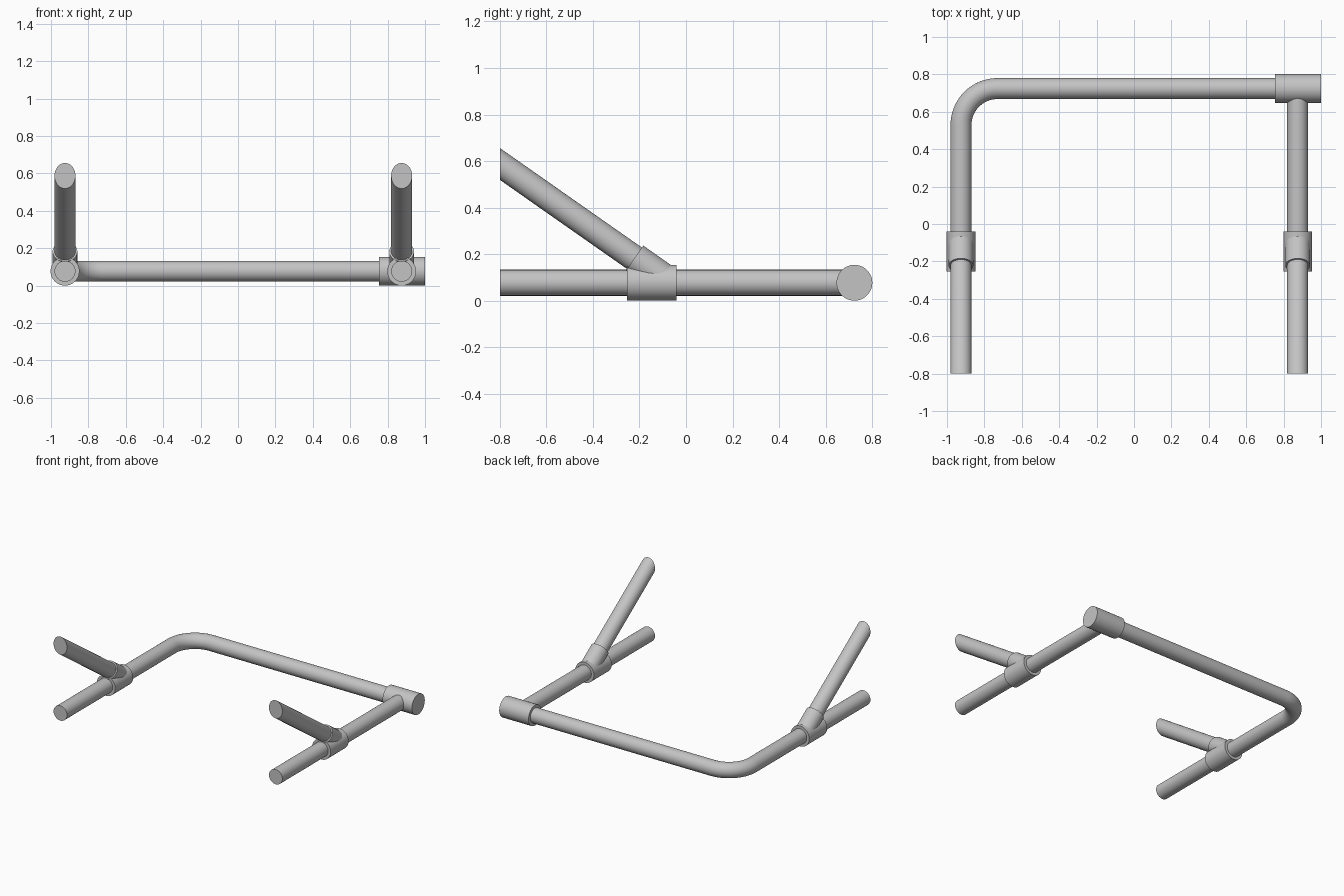
import bpy, bmesh
from math import sin, cos, pi, radians
from mathutils import Vector

cube = bpy.data.objects.get("Cube")
if cube:
    bpy.data.objects.remove(cube)

grey = bpy.data.materials.new("steel grey")
grey.use_nodes = True
colour = (0.55, 0.55, 0.55, 1)
grey.diffuse_color = colour
grey.node_tree.nodes["Principled BSDF"].inputs["Base Color"].default_value = colour

SIDES = 48
PIPE, SLEEVE, BRANCH = 0.056, 0.077, 0.066
Z = 0.077
LEFT, RIGHT = 0.875, -0.925
FRONT, BACK = -0.8, 0.724


def pipe(name, path, radius, cut_y=None):
    """Sweep a capped round section along a path, optionally trimmed flat at a y plane."""
    path = [Vector(p) for p in path]
    bm = bmesh.new()
    rings = []
    for i, p in enumerate(path):
        d = (path[min(i + 1, len(path) - 1)] - path[max(i - 1, 0)]).normalized()
        up = Vector((0, 0, 1))
        u = d.cross(up).normalized()
        v = u.cross(d)
        rings.append([bm.verts.new(p + radius * (u * cos(a) + v * sin(a)))
                      for a in (2 * pi * k / SIDES for k in range(SIDES))])
    for a, b in zip(rings, rings[1:]):
        for k in range(SIDES):
            n = (k + 1) % SIDES
            bm.faces.new((a[k], a[n], b[n], b[k]))
    bm.faces.new(rings[0])
    bm.faces.new(rings[-1])
    if cut_y is not None:
        cut = bmesh.ops.bisect_plane(
            bm, geom=bm.verts[:] + bm.edges[:] + bm.faces[:],
            plane_co=(0, cut_y, 0), plane_no=(0, -1, 0), clear_outer=True)
        edges = [e for e in cut["geom_cut"] if isinstance(e, bmesh.types.BMEdge)]
        bmesh.ops.contextual_create(bm, geom=edges)
    bmesh.ops.recalc_face_normals(bm, faces=bm.faces)
    mesh = bpy.data.meshes.new(name)
    bm.to_mesh(mesh)
    bm.free()
    mesh.materials.append(grey)
    obj = bpy.data.objects.new(name, mesh)
    bpy.context.collection.objects.link(obj)
    bpy.ops.object.select_all(action="DESELECT")
    obj.select_set(True)
    bpy.context.view_layer.objects.active = obj
    bpy.ops.object.shade_smooth_by_angle(angle=radians(35))
    return obj


# Bent pipe: right side, rounded corner, back rail
BEND = 0.195
arc = [(RIGHT + BEND - BEND * cos(t), BACK - BEND + BEND * sin(t), Z)
       for t in (pi / 2 * k / 16 for k in range(17))]
pipe("bent_rail", [(RIGHT, FRONT, Z)] + arc + [(LEFT, BACK, Z)], PIPE)

# Straight left pipe and its corner sleeve
pipe("left_rail", [(LEFT, FRONT, Z), (LEFT, BACK, Z)], PIPE)
pipe("corner_sleeve", [(0.755, BACK, Z), (1.0, BACK, Z)], SLEEVE)

# Angled tee fittings with the rising arms
slope = radians(35)
for side, x in (("left", LEFT), ("right", RIGHT)):
    pipe(side + "_tee_sleeve", [(x, -0.254, Z), (x, -0.04, Z)], SLEEVE)
    base = Vector((x, -0.071, Z))
    along = Vector((0, -cos(slope), sin(slope)))
    pipe(side + "_tee_branch", [base + along * 0.02, base + along * 0.184], BRANCH)
    pipe(side + "_rising_arm", [base + along * 0.03, base + along * 1.1], PIPE, FRONT)
